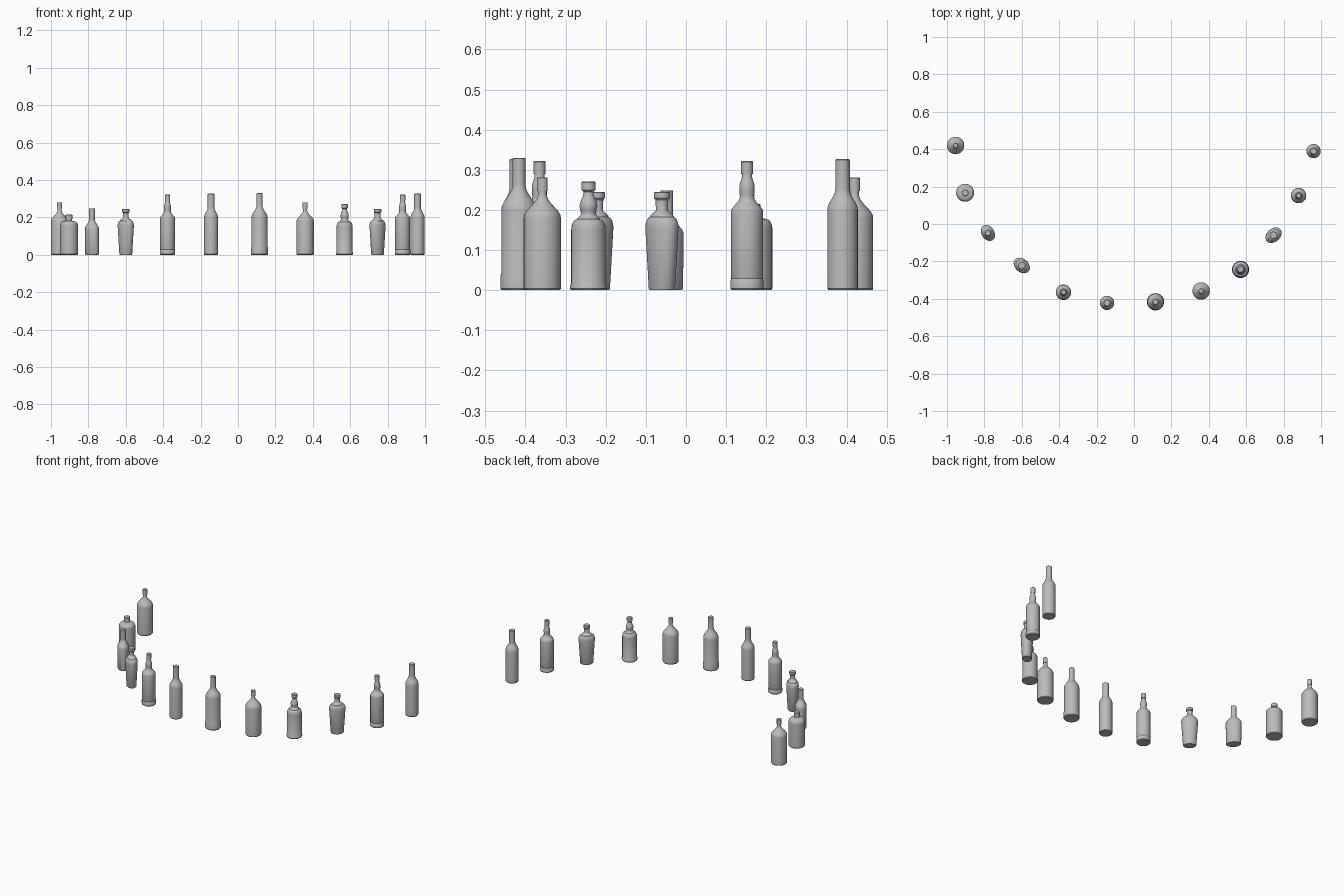
import bpy
import bmesh
from math import sin, cos, pi, radians

if "Cube" in bpy.data.objects:
    bpy.data.objects.remove(bpy.data.objects["Cube"], do_unlink=True)

# One plain grey for every bottle
grey = bpy.data.materials.new("plain grey")
grey.use_nodes = True
colour = (0.5, 0.5, 0.5, 1)
grey.diffuse_color = colour
grey.node_tree.nodes["Principled BSDF"].inputs["Base Color"].default_value = colour

SEGMENTS = 32
CURVE_STEPS = 7


def line(radius, height):
    """Straight run to the next profile point."""
    return ("line", radius, height)


def ease(radius, height):
    """S-shaped shoulder that leaves and arrives vertically."""
    return ("ease", radius, height)


def dome(radius, height):
    """Rounded shoulder that leaves vertically and arrives flat."""
    return ("dome", radius, height)


def trace(steps):
    """Turn profile steps into a list of (radius, height) points."""
    points = []
    for kind, radius, height in steps:
        if kind == "line":
            points.append((radius, height))
            continue
        r0, z0 = points[-1]
        for i in range(1, CURVE_STEPS + 1):
            t = i / CURVE_STEPS
            if kind == "ease":
                across, up = (1 - cos(pi * t)) / 2, t
            else:
                across, up = 1 - cos(pi * t / 2), sin(pi * t / 2)
            points.append((r0 + (radius - r0) * across, z0 + (height - z0) * up))
    return points


def foot(radius):
    """Slightly rounded bottom edge."""
    return [line(radius - 0.003, 0), line(radius, 0.004)]


def cap(radius, low, high):
    """Stopper or lip standing out from the neck."""
    return [line(radius, low), line(radius, high - 0.002), line(radius - 0.002, high)]


def bottle(name, steps, x, y, depth=1, turn=0):
    """Lathe a profile; depth squashes the body only, the neck stays round."""
    points = trace(steps)
    widest = max(r for r, z in points)
    bm = bmesh.new()
    rings = []
    for r, z in points:
        body = min(1, max(0, (r / widest - 0.45) / 0.3))
        squash = 1 + (depth - 1) * body
        rings.append([bm.verts.new((r * cos(2 * pi * i / SEGMENTS),
                                    r * squash * sin(2 * pi * i / SEGMENTS), z))
                      for i in range(SEGMENTS)])
    for low, high in zip(rings, rings[1:]):
        for i in range(SEGMENTS):
            j = (i + 1) % SEGMENTS
            bm.faces.new((low[i], low[j], high[j], high[i]))
    bm.faces.new(rings[0][::-1])
    bm.faces.new(rings[-1])
    mesh = bpy.data.meshes.new(name)
    bm.to_mesh(mesh)
    bm.free()
    mesh.materials.append(grey)
    obj = bpy.data.objects.new(name, mesh)
    bpy.context.collection.objects.link(obj)
    obj.location = (x, y, 0)
    obj.rotation_euler.z = radians(turn)
    bpy.ops.object.select_all(action="DESELECT")
    obj.select_set(True)
    bpy.context.view_layer.objects.active = obj
    bpy.ops.object.shade_smooth_by_angle(angle=radians(35))


# Profiles, from the foot up to the lip
round_shoulder = foot(0.0465) + [line(0.0465, 0.18), ease(0.011, 0.238),
                                 line(0.011, 0.247)] + cap(0.0135, 0.247, 0.281)
squat = foot(0.048) + [line(0.048, 0.155), dome(0.03, 0.178), line(0.015, 0.184),
                       line(0.014, 0.192)] + cap(0.018, 0.192, 0.215)
flask = foot(0.044) + [line(0.046, 0.14), ease(0.016, 0.185)] + cap(0.016, 0.188, 0.249)
tapered_flask = foot(0.038) + [line(0.048, 0.155), dome(0.034, 0.182), ease(0.015, 0.2),
                               line(0.016, 0.225)] + cap(0.02, 0.23, 0.245)
bulb_neck = foot(0.041) + [line(0.041, 0.026), line(0.039, 0.029), line(0.04, 0.032),
                           line(0.04, 0.195), ease(0.018, 0.232), ease(0.019, 0.255),
                           ease(0.012, 0.29)] + cap(0.0145, 0.29, 0.322)
tall_neck = foot(0.038) + [line(0.038, 0.2), ease(0.018, 0.252)] + cap(0.018, 0.3, 0.327)
banded = foot(0.046) + [line(0.046, 0.036), line(0.044, 0.043), line(0.044, 0.2),
                        ease(0.016, 0.262)] + cap(0.016, 0.3, 0.33)
waisted = foot(0.046) + [line(0.046, 0.01), line(0.043, 0.016), line(0.043, 0.15),
                         dome(0.028, 0.177), ease(0.019, 0.19), ease(0.022, 0.21),
                         ease(0.012, 0.245)] + cap(0.017, 0.25, 0.271)

# Bottles along the arc, from the model's right to its left
bottle("right_round_shoulder_bottle", round_shoulder, -0.954, 0.42)
bottle("squat_bottle", squat, -0.903, 0.167)
bottle("oval_flask", flask, -0.781, -0.048, 0.74, -55)
bottle("right_tapered_flask", tapered_flask, -0.6, -0.222, 0.74, -40)
bottle("right_bulb_neck_bottle", bulb_neck, -0.377, -0.365)
bottle("right_tall_neck_bottle", tall_neck, -0.144, -0.422)
bottle("banded_bottle", banded, 0.115, -0.416)
bottle("left_round_shoulder_bottle", round_shoulder, 0.359, -0.358)
bottle("waisted_bottle", waisted, 0.57, -0.243)
bottle("left_tapered_flask", tapered_flask, 0.746, -0.06, 0.74, 42)
bottle("left_bulb_neck_bottle", bulb_neck, 0.88, 0.152)
bottle("left_tall_neck_bottle", tall_neck, 0.96, 0.39)
